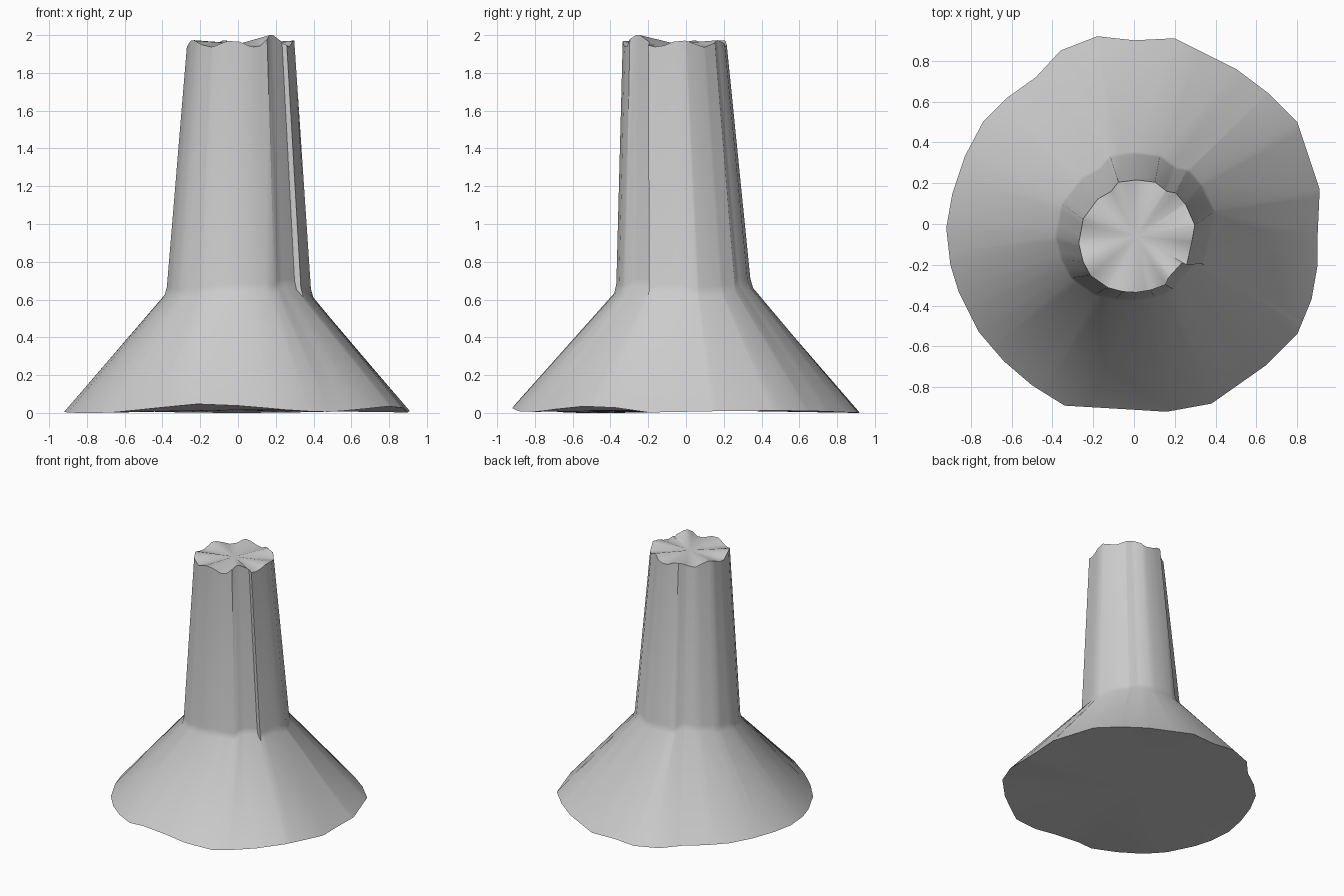
import bpy, bmesh
from math import atan2, cos, sin, hypot, pi, radians

if "Cube" in bpy.data.objects:
    bpy.data.objects.remove(bpy.data.objects["Cube"])

# Outlines traced from above, counterclockwise
BASE = [(.90, -.05), (.91, .17), (.80, .50), (.66, .64), (.50, .76), (.20, .91), (0, .90),
        (-.18, .92), (-.36, .85), (-.48, .72), (-.62, .62), (-.74, .50), (-.83, .33),
        (-.89, .15), (-.92, -.02), (-.90, -.20), (-.86, -.33), (-.76, -.53), (-.64, -.67),
        (-.50, -.79), (-.34, -.89), (0, -.91), (.16, -.92), (.38, -.88), (.65, -.69),
        (.80, -.54), (.87, -.37), (.90, -.20)]
NECK = [(.40, .06), (.34, .19), (.27, .27), (.21, .28), (.13, .34), (0, .355), (-.12, .34),
        (-.17, .28), (-.26, .23), (-.36, .10), (-.39, -.06), (-.36, -.18), (-.31, -.27),
        (-.19, -.35), (-.09, -.375), (0, -.38), (.10, -.365), (.20, -.33), (.22, -.285),
        (.31, -.19), (.345, -.20), (.38, -.05)]


def angle(p):
    return atan2(p[1], p[0]) % (2 * pi)


def radius(outline, a):
    """Distance from the axis to the outline in direction a."""
    pts = sorted(outline, key=angle)
    for i, q in enumerate(pts):
        p = pts[i - 1]
        a0, a1 = angle(p), angle(q)
        span = (a1 - a0) % (2 * pi)
        if (a - a0) % (2 * pi) <= span + 1e-9:
            cross = p[0] * q[1] - p[1] * q[0]
            return cross / (cos(a) * (q[1] - p[1]) - sin(a) * (q[0] - p[0]))
    return hypot(*outline[0])


def bump(x, centre, width):
    return max(0, 1 - abs(x - centre) / width)


angles = sorted({round(angle(p), 4) for p in BASE + NECK})
bm = bmesh.new()
rim, neck, fillet, top = [], [], [], []
for a in angles:
    c, s = cos(a), sin(a)
    rb, rn = radius(BASE, a), radius(NECK, a)
    x, y = rb * c, rb * s
    # Wavy rim, raised along the front and at the front corner
    z = .012 + .006 * sin(3 * a)
    if y < -.3:
        z += .04 * bump(x, -.17, .5) + .035 * bump(x, .8, .3)
    rim.append(bm.verts.new((x, y, max(0, z - .006))))
    # Neck sits where the fluted stem meets the cone
    zn = .645 - (rn - .37) * 1.1
    neck.append(bm.verts.new((rn * c, rn * s, zn)))
    x, y = rn * c, rn * s
    fillet.append(bm.verts.new((x * .965, y * .965 - .002, zn + .05)))
    # Jagged broken top with one taller spike
    tx, ty = x * .72 + .01, y * .75 - .05
    zt = 1.955 + .018 * sin(7 * a + 1) + .055 * bump(hypot(tx - .18, ty + .25), 0, .09)
    top.append(bm.verts.new((tx, ty, min(zt, 2))))
max(top, key=lambda v: v.co.z).co.z = 2
min(rim, key=lambda v: v.co.z).co.z = 0

# Skirt and stem walls
n = len(angles)
for lo, hi in ((rim, neck), (neck, fillet), (fillet, top)):
    for i in range(n):
        j = (i + 1) % n
        bm.faces.new((lo[i], lo[j], hi[j], hi[i]))

# Underside and top caps
under = bm.verts.new((0, 0, .015))
crown = bm.verts.new((.01, -.06, 1.955))
for i in range(n):
    j = (i + 1) % n
    bm.faces.new((rim[j], rim[i], under))
    bm.faces.new((top[i], top[j], crown))
bmesh.ops.recalc_face_normals(bm, faces=bm.faces)

mesh = bpy.data.meshes.new("flared_pillar")
bm.to_mesh(mesh)
bm.free()
pillar = bpy.data.objects.new("flared_pillar", mesh)
bpy.context.collection.objects.link(pillar)
bpy.context.view_layer.objects.active = pillar
pillar.select_set(True)
bpy.ops.object.shade_smooth_by_angle(angle=radians(40))
